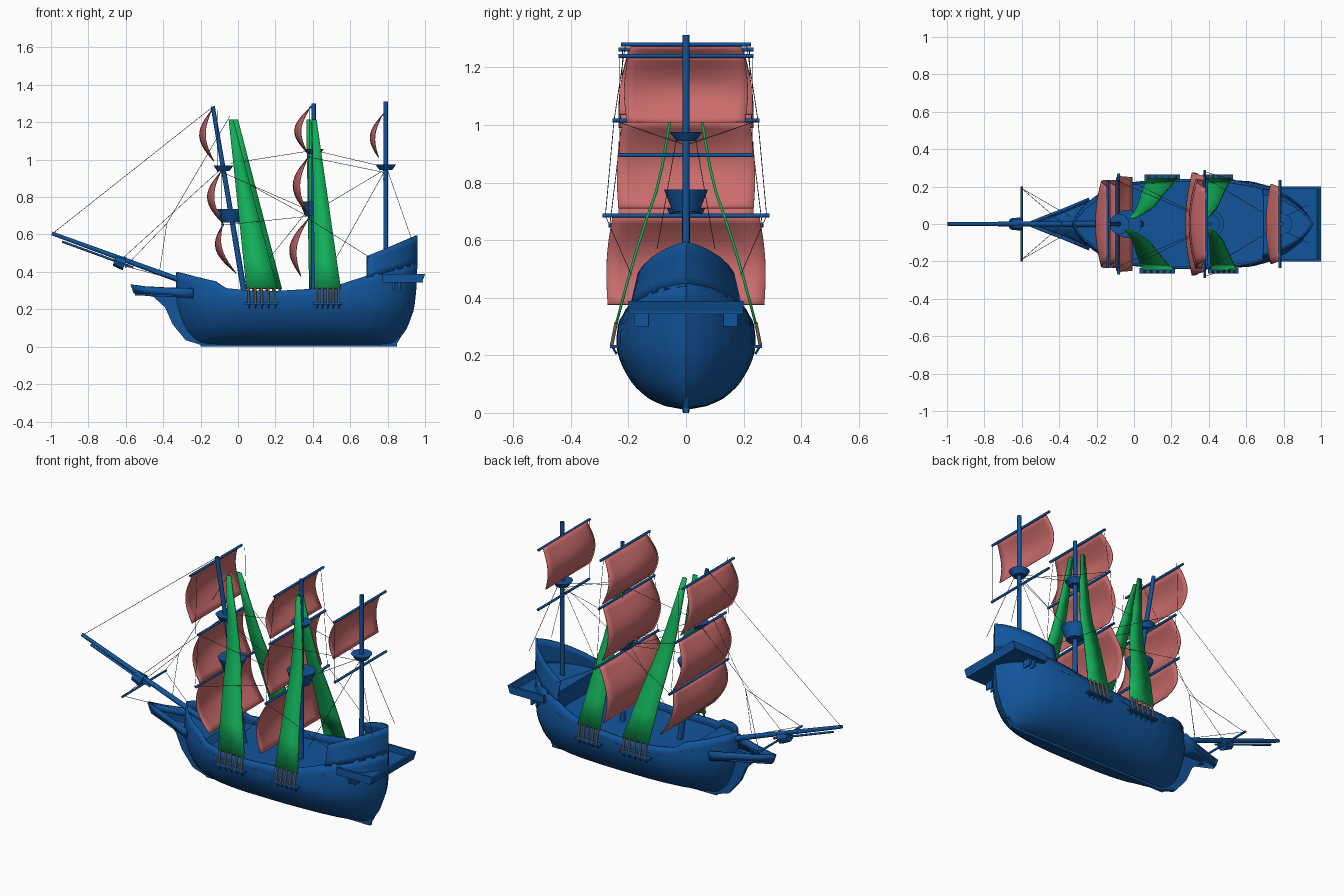
import bpy, bmesh, math
from mathutils import Vector

if "Cube" in bpy.data.objects:
    bpy.data.objects.remove(bpy.data.objects["Cube"])


def material(name, rgb):
    m = bpy.data.materials.new(name)
    m.diffuse_color = (*rgb, 1)
    m.use_nodes = True
    m.node_tree.nodes["Principled BSDF"].inputs["Base Color"].default_value = m.diffuse_color
    return m


BLUE = material("blue", (0.006, 0.09, 0.33))
RED = material("red", (0.6, 0.15, 0.15))
GREEN = material("green", (0.006, 0.43, 0.1))
TAN = material("tan", (0.4, 0.27, 0.18))
DARK = material("dark", (0.06, 0.06, 0.06))


def mesh(name, verts, faces, mat=BLUE, thick=0, offset=-1):
    me = bpy.data.meshes.new(name)
    me.from_pydata(verts, [], faces)
    bm = bmesh.new()
    bm.from_mesh(me)
    bmesh.ops.remove_doubles(bm, verts=bm.verts, dist=1e-4)
    bmesh.ops.recalc_face_normals(bm, faces=bm.faces)
    bm.to_mesh(me)
    bm.free()
    ob = bpy.data.objects.new(name, me)
    bpy.context.collection.objects.link(ob)
    me.materials.append(mat)
    if thick:
        mod = ob.modifiers.new("thickness", "SOLIDIFY")
        mod.thickness, mod.offset = thick, offset
    return ob


def grid(name, rows, **kw):
    n = len(rows[0])
    faces = [(i * n + j, i * n + j + 1, (i + 1) * n + j + 1, (i + 1) * n + j)
             for i in range(len(rows) - 1) for j in range(n - 1)]
    return mesh(name, [p for r in rows for p in r], faces, **kw)


def rod(name, a, b, r1, r2=None, mat=BLUE, n=12):
    a, b = Vector(a), Vector(b)
    q = (b - a).to_track_quat('Z', 'Y')
    r2 = r1 if r2 is None else r2
    verts = [p + q @ Vector((r * math.cos(t), r * math.sin(t), 0)) for p, r in ((a, r1), (b, r2))
             for t in (2 * math.pi * k / n for k in range(n))]
    faces = [(k, (k + 1) % n, n + (k + 1) % n, n + k) for k in range(n)]
    return mesh(name, verts, faces + [tuple(range(n)), tuple(range(n, 2 * n))], mat)


def prism(name, prof, y0, y1, mat=BLUE):
    n = len(prof)
    verts = [(x, y, z) for y in (y0, y1) for x, z in prof]
    faces = [(k, (k + 1) % n, n + (k + 1) % n, n + k) for k in range(n)]
    return mesh(name, verts, faces + [tuple(range(n)), tuple(range(n, 2 * n))], mat)


def box(name, x0, x1, y0, y1, z0, z1, mat=BLUE):
    return prism(name, [(x0, z0), (x1, z0), (x1, z1), (x0, z1)], y0, y1, mat)


def table(pts):
    def f(t):
        if t <= pts[0][0]:
            return pts[0][1]
        for (a, p), (b, q) in zip(pts, pts[1:]):
            if t <= b:
                return p + (q - p) * (t - a) / (b - a)
        return pts[-1][1]
    return f


# Hull lines: stem, stern, breadth by height, plan shape, sheer
stem = table([(.01, -.19), (.03, -.23), (.08, -.275), (.15, -.31), (.25, -.335), (.4, -.33)])
stern = table([(.01, .83), (.05, .87), (.1, .905), (.2, .942), (.3, .953), (.45, .96)])
width = table([(.01, 0), (.025, .08), (.05, .13), (.08, .167), (.11, .192), (.15, .216), (.2, .237),
               (.25, .243), (.31, .236), (.4, .212), (.49, .188), (.59, .17)])
plan = table([(0, 0), (.02, .2), (.05, .4), (.1, .62), (.18, .82), (.26, .93), (.35, .985), (.5, 1),
              (.64, .99), (.75, .94), (.84, .82), (.9, .66), (.95, .43), (.98, .22), (1, 0)])
sheer = table([(-.33, .4), (-.1, .345), (-.08, .315), (.05, .302), (.2, .298), (.4, .31), (.55, .335),
               (.69, .38), (.96, .45)])
poop_top = table([(.69, .485), (.96, .595)])
deck_z = table([(-.33, .33), (-.1, .3), (-.08, .265), (.2, .255), (.45, .27), (.69, .32),
                (.692, .42), (.96, .45)])


def side(x, z, s):
    u = (x - stem(z)) / (stern(z) - stem(z))
    return (x, s * width(z) * plan(min(max(u, 0), 1)), z)


rows = []
for i in range(57):
    u, row = .5 - .5 * math.cos(math.pi * i / 56), []
    for j in range(-14, 15):
        v = (abs(j) / 14) ** 1.6
        z = .01 + .3 * v
        for _ in range(4):
            x = stem(z) + u * (stern(z) - stem(z))
            z = .01 + v * (sheer(x) - .01)
        row.append((x, math.copysign(width(z) * plan(u), j), z))
    rows.append(row)
grid("hull", rows, thick=.01)

# Raised stern bulwark and decks
xs = [.69 + .27 * math.sin(math.pi / 2 * k / 12) for k in range(13)]
loop = [(x, -1) for x in xs] + [(x, 1) for x in reversed(xs)]
grid("stern_bulwark", [[side(x, sheer(x) - .01 + t / 4 * (poop_top(x) - sheer(x) + .01), s)
                        for x, s in loop] for t in range(5)], thick=.01)
dx = sorted([-.32 + .04 * k for k in range(32)] + [-.1, .69, .692, .95])
grid("deck", [[side(x, deck_z(x), s) for s in (-1, 1)] for x in dx])

# Keel, stem knee and rudder
box("keel", -.2, .85, -.008, .008, 0, .02)
prism("stem_knee", [(-.55, .29), (-.45, .265), (-.39, .21), (-.35, .12), (-.28, .035), (-.18, .003),
                    (-.17, .03), (-.27, .12), (-.3, .3)], -.012, .012)
prism("rudder", [(.8, 0), (.84, 0), (.87, .05), (.86, .09), (.8, .06)], -.01, .01)

# Beakhead tray at the bow
mesh("beak_floor", [(-.55, -.01, .285), (-.55, .01, .285), (-.24, .13, .27), (-.24, -.13, .27)],
     [(0, 1, 2, 3)], thick=.01)
for s in (-1, 1):
    grid("beak_rail", [[(-.572, 0, .332), (-.5, s * .03, .322), (-.37, s * .08, .315), (-.24, s * .135, .312)],
                       [(-.555, 0, .285), (-.5, s * .022, .282), (-.37, s * .07, .27), (-.24, s * .125, .26)]],
         thick=.014, offset=0)
    # Stern gallery sides and brackets
    prism("gallery_side", [(.77, .345), (.985, .345), (1, .388), (.77, .388)], s * .2, s * .188)
    for x in (.83, .86):
        prism("gallery_bracket", [(x - .008, .345), (x + .008, .345), (x + .008, .3), (x - .004, .305)],
              s * .13, s * .178)
box("gallery_floor", .77, .988, -.195, .195, .343, .352)
prism("gallery_back", [(.975, .345), (.985, .345), (1, .388), (.988, .388)], -.2, .2)

# Masts, bowsprit and sprit yard
def fore_x(z):
    return .035 - (z - .28) * .169


rod("fore_mast", (fore_x(.26), 0, .26), (fore_x(1.285), 0, 1.285), .016, .011)
rod("main_mast", (.405, 0, .25), (.405, 0, 1.3), .015, .011)
rod("mizzen_mast", (.79, 0, .4), (.79, 0, 1.312), .013, .012)
rod("bowsprit", (-.2, 0, .315), (-.995, 0, .606), .016, .01)
rod("bowsprit_lower_spar", (-.94, 0, .562), (-.56, 0, .423), .006)
rod("bowsprit_top", (-.66, 0, .462), (-.605, 0, .442), .03, .036, n=8)
rod("sprit_yard", (-.6, -.2, .428), (-.6, .2, .428), .006)

# Mast tops
for x, z, h, r in ((fore_x(.7), .665, .07, .076), (fore_x(.95), .94, .03, .054), (.405, .7, .075, .076),
                   (.405, 1.03, .027, .054), (.79, .945, .03, .056)):
    rod("mast_top", (x, 0, z), (x, 0, z + h), r * .62, r, n=16)

# Sails: top x z, bottom x z, half widths, bulge
sails = [("fore", -.145, 1.262, -.13, .99, .2, .235, .07), ("fore", -.095, .935, -.08, .655, .2, .235, .078),
         ("fore", -.085, .65, -.01, .39, .235, .25, .072),
         ("main", .385, 1.28, .37, 1.035, .19, .235, .077), ("main", .375, 1.015, .37, .71, .22, .235, .08),
         ("main", .375, .685, .335, .375, .255, .272, .08), ("mizzen", .775, 1.24, .755, 1.01, .2, .205, .056)]
for name, xt, zt, xb, zb, wt, wb, b in sails:
    rows = []
    for i in range(13):
        v = i / 12
        w = wt + (wb - wt) * v + .012 * math.sin(math.pi * v)
        rows.append([(xt + (xb - xt) * v - b * math.sin(math.pi * v) * (1 - .45 * (j / 6) ** 2), w * j / 6,
                      zt + (zb - zt) * v) for j in range(-6, 7)])
    grid(name + "_sail", rows, mat=RED, thick=.004)
    rod(name + "_yard", (xt + .004, -wt - .035, zt), (xt + .004, wt + .035, zt), .007)
rod("mizzen_lower_yard", (.782, -.235, .895), (.782, .235, .895), .007)

# Shrouds with deadeyes and channels
bend = [(1.215, .03), (1.0, .058), (.86, .082), (.77, .103), (.67, .138), (.57, .17), (.46, .202), (.31, .242)]
for t0, t1, b0, b1, shift in ((-.05, -.025, .045, .21, .025), (.395, .42, .41, .55, -.03)):
    for s in (-1, 1):
        d = shift if s > 0 else 0
        rows = []
        for z, y in bend:
            k = (1.215 - z) / .905
            rows.append([(t0 + (b0 - t0) * k + d, s * y, z), (t1 + (b1 - t1) * k + d, s * y, z)])
        grid("shroud", rows, mat=GREEN, thick=.009, offset=0)
        box("channel", b0 - .015 + d, b1 + .01 + d, s * .235, s * .264, .226, .236)
        for k in range(5):
            x = b0 + .012 + (b1 - b0 - .024) * k / 4 + d
            rod("deadeye", (x, s * .242, .315), (x, s * .259, .232), .006, mat=TAN, n=8)
            rod("chain_plate", (x + .006, s * .255, .228), (x, s * .241, .205), .004, n=6)

# Rigging lines
lines = [[(-.99, 0, .606), (-.138, 0, 1.28)], [(-.63, 0, .46), (-.08, 0, .96)], [(-.38, 0, .66), (-.045, 0, 1.23)],
         [(-.38, 0, .66), (-.42, 0, .4)], [(-.04, 0, .98), (.405, 0, 1.05)], [(.0, 0, .9), (.405, 0, .68)],
         [(.03, 0, .3), (.405, 0, .77)], [(.405, 0, 1.05), (.79, 0, .96)], [(.45, 0, .34), (.79, 0, .95)],
         [(.405, 0, .72), (.79, 0, .95)]]
for s in (-1, 1):
    lines += [[(.79, s * .03, .97), (.93, s * .1, .57)], [(-.6, s * .19, .43), (-.38, 0, .66)],
              [(-.6, s * .19, .43), (-.34, s * .04, .36)],
              [(-.09, s * .23, .935), (.4, s * .02, .72)], [(-.08, s * .26, .65), (.4, s * .02, .7)],
              [(.375, s * .25, 1.015), (.79, 0, .93)], [(.375, s * .28, .685), (.7, s * .19, .48)]]
    for x, z0, w0, z1, w1 in ((-.11, 1.262, .22, .935, .23), (-.09, .935, .23, .65, .265),
                              (.38, 1.28, .21, 1.015, .25), (.375, 1.015, .25, .685, .28),
                              (.778, 1.24, .23, .895, .23)):
        lines.append([(x, s * w0, z0), (x, s * w1, z1)])
cu = bpy.data.curves.new("rigging", "CURVE")
cu.dimensions, cu.bevel_depth, cu.bevel_resolution = '3D', .0013, 0
for pts in lines:
    sp = cu.splines.new("POLY")
    sp.points.add(len(pts) - 1)
    for p, c in zip(sp.points, pts):
        p.co = (*c, 1)
cu.materials.append(DARK)
bpy.context.collection.objects.link(bpy.data.objects.new("rigging", cu))

# Smooth shading with sharp edges kept
for ob in bpy.data.objects:
    if ob.type == 'MESH':
        ob.select_set(True)
        bpy.context.view_layer.objects.active = ob
bpy.ops.object.shade_smooth_by_angle(angle=math.radians(35))
